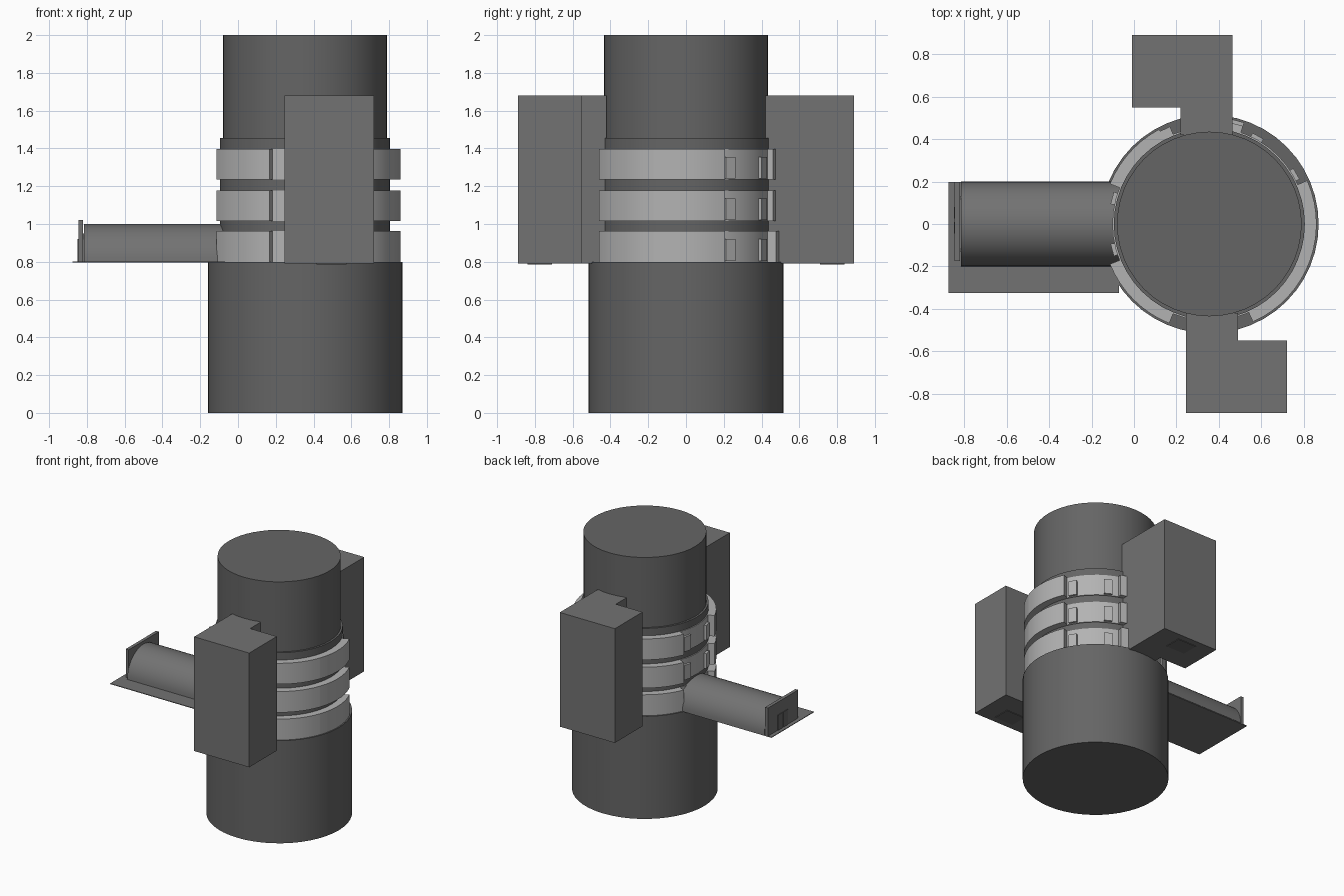
import bpy, bmesh
from math import radians, sin, cos, pi
from mathutils import Matrix, Vector

if "Cube" in bpy.data.objects:
    bpy.data.objects.remove(bpy.data.objects["Cube"])

CX = 0.355  # tower axis


def material(name, v):
    m = bpy.data.materials.new(name)
    m.diffuse_color = (v, v, v, 1)
    m.use_nodes = True
    m.node_tree.nodes["Principled BSDF"].inputs["Base Color"].default_value = m.diffuse_color
    return m


DARK = material("dark_grey", 0.13)
MID = material("mid_grey", 0.17)
LIGHT = material("light_grey", 0.45)


def finish(name, bm, mat, smooth=False):
    bmesh.ops.recalc_face_normals(bm, faces=bm.faces[:])
    me = bpy.data.meshes.new(name)
    bm.to_mesh(me)
    bm.free()
    ob = bpy.data.objects.new(name, me)
    bpy.context.collection.objects.link(ob)
    me.materials.append(mat)
    if smooth:
        bpy.ops.object.select_all(action='DESELECT')
        ob.select_set(True)
        bpy.context.view_layer.objects.active = ob
        bpy.ops.object.shade_smooth_by_angle(angle=radians(30))
    return ob


def prism(name, pts, z0, z1, mat, smooth=False):
    """Extrude a plan outline from z0 to z1."""
    bm = bmesh.new()
    f = bm.faces.new([bm.verts.new((x, y, z0)) for x, y in pts])
    ext = bmesh.ops.extrude_face_region(bm, geom=[f])["geom"]
    bmesh.ops.translate(bm, vec=(0, 0, z1 - z0),
                        verts=[v for v in ext if isinstance(v, bmesh.types.BMVert)])
    return finish(name, bm, mat, smooth)


def polar(r, deg):
    return (CX + r * cos(radians(deg)), r * sin(radians(deg)))


def drum(name, r, z0, z1, mat, n=48):
    return prism(name, [polar(r, 360 * i / n) for i in range(n)], z0, z1, mat, True)


def arc(name, r0, r1, a0, a1, z0, z1, mat):
    """Curved block between two radii and two angles."""
    n = max(1, round((a1 - a0) / 6))
    angles = [a0 + (a1 - a0) * i / n for i in range(n + 1)]
    return prism(name, [polar(r1, a) for a in angles] +
                 [polar(r0, a) for a in reversed(angles)], z0, z1, mat, True)


def box(name, x0, x1, y0, y1, z0, z1, mat):
    return prism(name, [(x0, y0), (x1, y0), (x1, y1), (x0, y1)], z0, z1, mat)


# main tower
drum("tower_base", 0.515, 0, 0.8, DARK)
drum("tower_collar", 0.45, 0.8, 1.455, DARK)
drum("tower_top", 0.435, 1.455, 2.0, DARK)

# three storeys of balcony rings
for i, z in enumerate((0.8, 1.015, 1.235), 1):
    top = z + 0.163
    drum(f"storey_wall_{i}", 0.457, z, top, LIGHT)
    for j, (a0, a1) in enumerate(((-66, -20), (-20, 24), (118, 158), (202, 248)), 1):
        arc(f"balcony_{i}_{j}", 0.445, 0.505, a0, a1, z, top, LIGHT)
    arc(f"balcony_end_{i}", 0.445, 0.495, 112, 118, z, top, LIGHT)
    arc(f"balcony_stub_{i}", 0.445, 0.505 if i == 1 else 0.488, 71, 78, z, top, LIGHT)
    for j, a in enumerate((30, 61, 165, 195), 1):
        arc(f"window_bay_{i}_{j}", 0.44, 0.475, a - 3.6, a + 3.6, z + 0.005, z + 0.12, LIGHT)

# two L-shaped side towers, one the half-turn of the other
plan = [(0.245, -0.89), (0.72, -0.89), (0.72, -0.55), (0.49, -0.55), (0.49, -0.42), (0.245, -0.42)]
for name, s in (("front", 1), ("back", -1)):
    prism(name + "_side_tower", [(CX + s * (x - CX), s * y) for x, y in plan], 0.79, 1.68, MID)
    ys = sorted((s * -0.84, s * -0.71))
    xs = sorted((CX + s * 0.06, CX + s * 0.22))
    box(name + "_floor_hatch", *xs, *ys, 0.786, 0.791, DARK)

# half-round entrance tunnel
bm = bmesh.new()
N = 24
ends = [[bm.verts.new((x, 0.2 * cos(pi * i / N), 0.8 + 0.2 * sin(pi * i / N)))
         for i in range(N + 1)] for x in (-0.815, -0.05)]
bm.faces.new(ends[0])
bm.faces.new(ends[1])
for i in range(N + 1):
    j = (i + 1) % (N + 1)
    bm.faces.new((ends[0][i], ends[0][j], ends[1][j], ends[1][i]))
finish("tunnel", bm, MID, True)

# landing floor, end wall and doors
box("landing_floor", -0.875, -0.07, -0.325, 0.197, 0.796, 0.801, MID)
box("end_wall", -0.845, -0.82, -0.175, 0.197, 0.8, 1.02, MID)
box("tunnel_plug", -0.825, -0.81, -0.13, 0.13, 0.8, 0.95, MID)
for i, y in enumerate((-0.045, 0.025), 1):
    box(f"door_{i}", -0.849, -0.843, y, y + 0.055, 0.801, 0.92, DARK)
